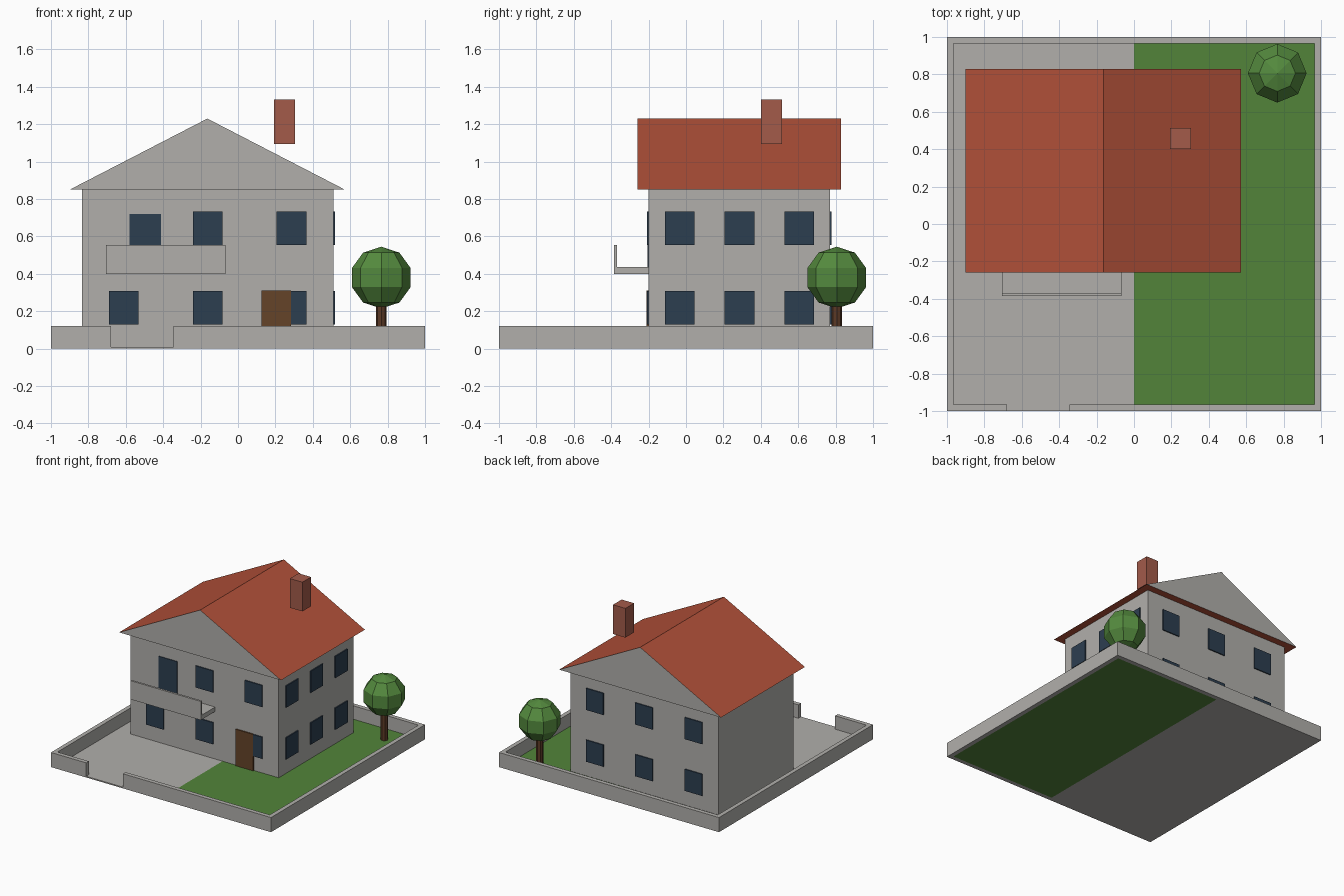
import bpy
import bmesh

if "Cube" in bpy.data.objects:
    bpy.data.objects.remove(bpy.data.objects["Cube"])


def material(name, *rgb):
    """Flat colour given as 0-255 display values, stored linear."""
    lin = [((c / 255 + 0.055) / 1.055) ** 2.4 for c in rgb] + [1]
    mat = bpy.data.materials.new(name)
    mat.use_nodes = True
    mat.diffuse_color = lin
    mat.node_tree.nodes["Principled BSDF"].inputs["Base Color"].default_value = lin
    return mat


PLASTER = material("plaster grey", 177, 175, 171)
TILE = material("roof red", 178, 81, 57)
BRICK = material("chimney brick", 163, 91, 74)
GLASS = material("window blue", 44, 62, 80)
WOOD = material("door brown", 101, 67, 40)
BARK = material("bark brown", 92, 58, 38)
GRASS = material("grass green", 82, 132, 58)
LEAF = material("leaf green", 84, 138, 62)


def add_object(name, bm, *mats):
    bmesh.ops.recalc_face_normals(bm, faces=bm.faces)
    mesh = bpy.data.meshes.new(name)
    bm.to_mesh(mesh)
    bm.free()
    for mat in mats:
        mesh.materials.append(mat)
    obj = bpy.data.objects.new(name, mesh)
    bpy.context.collection.objects.link(obj)
    return obj


def box(name, xs, ys, zs, mat):
    """Box spanning the given x, y and z ranges."""
    bm = bmesh.new()
    bmesh.ops.create_cube(bm, size=1)
    for v in bm.verts:
        v.co = [r[0] if c < 0 else r[1] for c, r in zip(v.co, (xs, ys, zs))]
    return add_object(name, bm, mat)


# Plot: paved half, lawn half and low boundary wall with a gateway
EDGE, FLOOR, WALL_TOP = 0.965, 0.01, 0.12
GATE = (-0.68, -0.345)
box("paving", (-EDGE, 0), (-EDGE, EDGE), (0, FLOOR), PLASTER)
box("lawn", (0, EDGE), (-EDGE, EDGE), (0, FLOOR), GRASS)
box("gate_threshold", GATE, (-1, -EDGE), (0, FLOOR), PLASTER)
box("boundary_wall_right", (-1, -EDGE), (-1, 1), (0, WALL_TOP), PLASTER)
box("boundary_wall_left", (EDGE, 1), (-1, 1), (0, WALL_TOP), PLASTER)
box("boundary_wall_back", (-EDGE, EDGE), (EDGE, 1), (0, WALL_TOP), PLASTER)
box("boundary_wall_front_a", (-EDGE, GATE[0]), (-1, -EDGE), (0, WALL_TOP), PLASTER)
box("boundary_wall_front_b", (GATE[1], EDGE), (-1, -EDGE), (0, WALL_TOP), PLASTER)

# House body
X0, X1, Y0, Y1, EAVES = -0.835, 0.51, -0.2, 0.77, 0.85
box("house_walls", (X0, X1), (Y0, Y1), (FLOOR, EAVES), PLASTER)

# Gabled roof: plaster gable ends, red everywhere else
bm = bmesh.new()
profile = [(-0.9, EAVES), (0.572, EAVES), (-0.164, 1.23)]
gable = bm.faces.new([bm.verts.new((x, -0.258, z)) for x, z in profile])
extruded = bmesh.ops.extrude_face_region(bm, geom=[gable], use_keep_orig=True)
for item in extruded["geom"]:
    if isinstance(item, bmesh.types.BMVert):
        item.co.y = 0.83
bm.normal_update()
for f in bm.faces:
    f.material_index = 0 if abs(f.normal.y) > 0.9 else 1
add_object("roof", bm, PLASTER, TILE)

box("chimney", (0.192, 0.305), (0.4, 0.512), (1.093, 1.333), BRICK)

# Windows on the front, back and left walls
HALF, DEPTH = 0.079, 0.009
for storey, z in (("lower", 0.13), ("upper", 0.555)):
    heights = (z, z + 0.178)
    for i, x in enumerate((-0.612, -0.162, 0.286)):
        span = (x - HALF, x + HALF)
        if not (storey == "upper" and i == 0):
            box(f"front_window_{storey}_{i}", span, (Y0 - DEPTH, Y0), heights, GLASS)
        box(f"back_window_{storey}_{i}", span, (Y1, Y1 + DEPTH), heights, GLASS)
    for i, y in enumerate((-0.034, 0.286, 0.606)):
        box(f"side_window_{storey}_{i}", (X1, X1 + DEPTH),
            (y - HALF, y + HALF), heights, GLASS)

# Front door and balcony
box("front_door", (0.126, 0.284), (Y0 - 0.0099, Y0), (FLOOR, 0.31), WOOD)
box("balcony_door", (-0.58, -0.412), (Y0 - 0.005, Y0), (0.437, 0.72), GLASS)
BALCONY = (-0.706, -0.068)
box("balcony_floor", BALCONY, (-0.385, Y0), (0.4, 0.437), PLASTER)
box("balcony_parapet", BALCONY, (-0.385, -0.368), (0.437, 0.553), PLASTER)

# Low-poly tree
TREE_X, TREE_Y = 0.766, 0.806
bm = bmesh.new()
bmesh.ops.create_cone(bm, cap_ends=True, segments=8, radius1=0.028,
                      radius2=0.028, depth=0.25)
bmesh.ops.translate(bm, verts=bm.verts, vec=(TREE_X, TREE_Y, FLOOR + 0.125))
add_object("tree_trunk", bm, BARK)
bm = bmesh.new()
bmesh.ops.create_uvsphere(bm, u_segments=8, v_segments=5, radius=0.165)
bmesh.ops.translate(bm, verts=bm.verts, vec=(TREE_X, TREE_Y, 0.38))
add_object("tree_crown", bm, LEAF)
